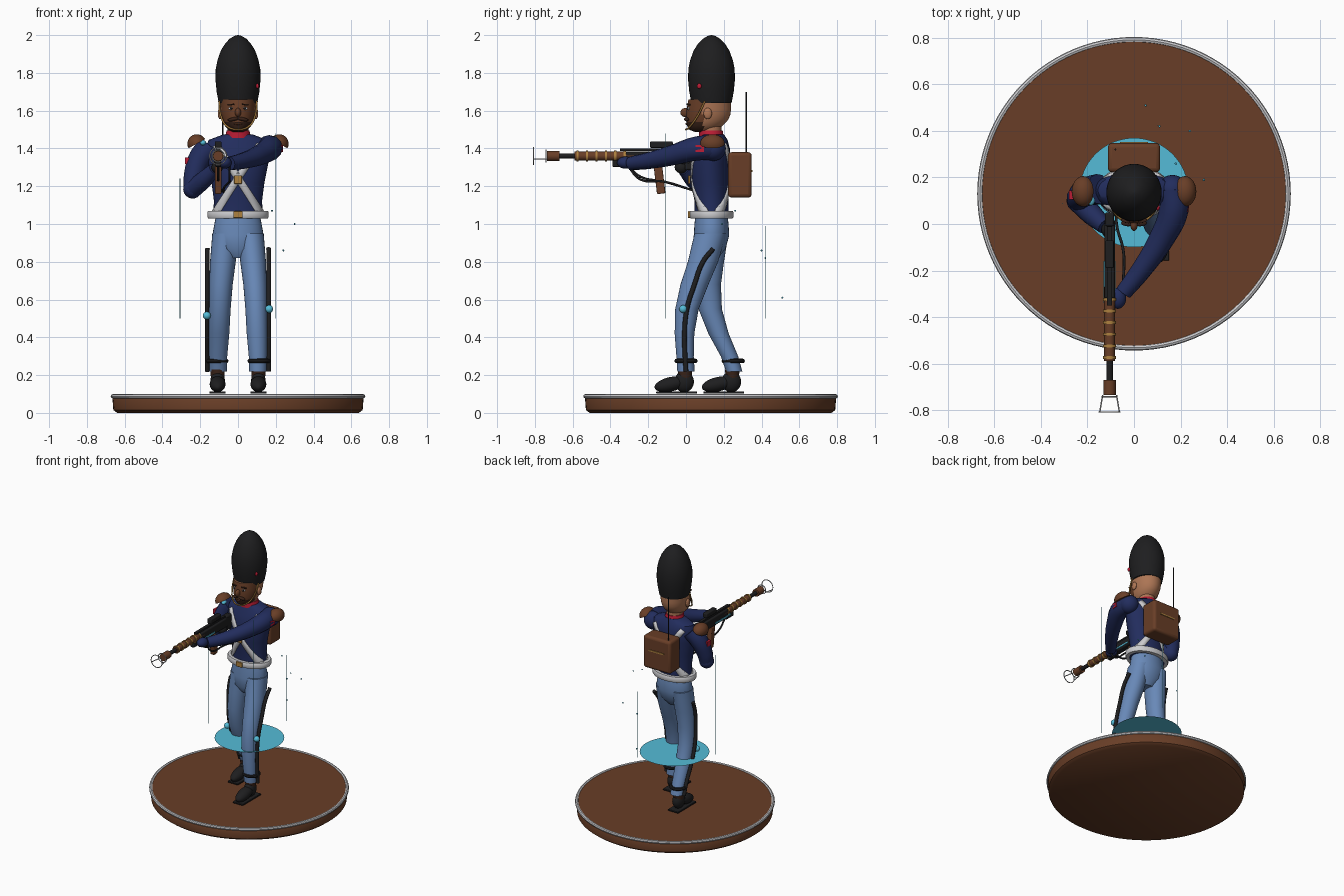
import bpy, bmesh, math
from mathutils import Vector

cube = bpy.data.objects.get("Cube")
if cube:
    bpy.data.objects.remove(cube)


def material(name, r, g, b):
    m = bpy.data.materials.new(name)
    m.use_nodes = True
    m.diffuse_color = (r, g, b, 1)
    m.node_tree.nodes["Principled BSDF"].inputs["Base Color"].default_value = (r, g, b, 1)
    return m


NAVY = material("navy cloth", .016, .026, .11)
BLUE = material("sky blue cloth", .14, .25, .48)
BROWN = material("brown leather", .14, .048, .02)
BLACK = material("black", .013, .013, .014)
WHITE = material("white webbing", .6, .6, .62)
RED = material("red trim", .5, .012, .035)
CYAN = material("cyan light", .09, .5, .68)
BRASS = material("brass", .42, .22, .05)
SKIN = material("skin", .42, .18, .09)
DARK = material("dark hair", .04, .016, .009)


def finish(ob, mats, smooth=True):
    for m in (mats if isinstance(mats, list) else [mats]):
        ob.data.materials.append(m)
    bpy.ops.object.select_all(action='DESELECT')
    bpy.context.view_layer.objects.active = ob
    ob.select_set(True)
    if ob.type == 'CURVE':
        bpy.ops.object.convert(target='MESH')
        ob = bpy.context.object
    if smooth:
        bpy.ops.object.shade_smooth_by_angle(angle=math.radians(40))
    return ob


def from_bmesh(name, bm, mats, smooth=True):
    bmesh.ops.recalc_face_normals(bm, faces=bm.faces)
    me = bpy.data.meshes.new(name)
    bm.to_mesh(me)
    bm.free()
    ob = bpy.data.objects.new(name, me)
    bpy.context.collection.objects.link(ob)
    return finish(ob, mats, smooth)


def loft(name, rings, mats, n=32, cx=0, rule=None):
    """Stack of ellipses, each (z, x offset, y centre, x radius, y radius)."""
    bm = bmesh.new()
    rows = [[bm.verts.new((cx + x + rx * math.cos(math.tau * i / n),
                           y + ry * math.sin(math.tau * i / n), z)) for i in range(n)]
            for z, x, y, rx, ry in rings]
    for a, b in zip(rows, rows[1:]):
        for i in range(n):
            j = (i + 1) % n
            bm.faces.new((a[i], a[j], b[j], b[i]))
    bm.faces.new(rows[0])
    bm.faces.new(rows[-1])
    if rule:
        for f in bm.faces:
            f.material_index = rule(f.calc_center_median())
    return from_bmesh(name, bm, mats)


def tube(name, points, radii, mat, curved=True, res=4):
    cu = bpy.data.curves.new(name, 'CURVE')
    cu.dimensions = '3D'
    cu.bevel_depth = 1
    cu.bevel_resolution = res
    cu.use_fill_caps = True
    sp = cu.splines.new('BEZIER')
    sp.bezier_points.add(len(points) - 1)
    if not isinstance(radii, (list, tuple)):
        radii = [radii] * len(points)
    for bp, p, r in zip(sp.bezier_points, points, radii):
        bp.co, bp.radius = p, r
        bp.handle_left_type = bp.handle_right_type = 'AUTO' if curved else 'VECTOR'
    sp.resolution_u = 6 if curved else 1
    ob = bpy.data.objects.new(name, cu)
    bpy.context.collection.objects.link(ob)
    return finish(ob, mat)


def ball(name, loc, size, mat, rot=(0, 0, 0), half=False):
    bpy.ops.mesh.primitive_uv_sphere_add(segments=24, ring_count=14, location=loc, rotation=rot)
    ob = bpy.context.object
    ob.name = name
    if half:
        bm = bmesh.new()
        bm.from_mesh(ob.data)
        bmesh.ops.bisect_plane(bm, geom=bm.verts[:] + bm.edges[:] + bm.faces[:], dist=1e-5,
                               plane_co=(0, 0, 0), plane_no=(0, 0, -1), clear_outer=True)
        bmesh.ops.holes_fill(bm, edges=[e for e in bm.edges if e.is_boundary])
        bm.to_mesh(ob.data)
        bm.free()
    ob.scale = size
    return finish(ob, mat)


def box(name, loc, size, mat, rot=(0, 0, 0), bevel=0.0):
    bpy.ops.mesh.primitive_cube_add(size=1, location=loc, rotation=rot)
    ob = bpy.context.object
    ob.name = name
    ob.scale = size
    bpy.ops.object.transform_apply(location=False, rotation=False, scale=True)
    if bevel:
        mod = ob.modifiers.new("bevel", 'BEVEL')
        mod.width, mod.segments = bevel, 3
    return finish(ob, mat, bevel > 0)


def ring(name, loc, major, minor, mat, rot=(0, 0, 0), n=32):
    bpy.ops.mesh.primitive_torus_add(location=loc, rotation=rot, major_radius=major,
                                     minor_radius=minor, major_segments=n, minor_segments=8)
    bpy.context.object.name = name
    return finish(bpy.context.object, mat)


# Round base with pale rim, floating light disc and three light rays
CY = .13
loft("base", [(0, 0, CY, .64, .64), (.015, 0, CY, .66, .66), (.08, 0, CY, .665, .665),
              (.094, 0, CY, .655, .655)], BROWN, 96)
ring("base_rim", (0, CY, .088), .662, .012, WHITE, n=96)
bm = bmesh.new()
bmesh.ops.create_circle(bm, cap_ends=True, segments=64, radius=.235)
from_bmesh("light_disc", bm, CYAN).location = (0, CY + .005, .46)
for i, (angle, top) in enumerate([(188, 1.24), (310, 1.48), (71, .99)]):
    a = math.radians(angle)
    x, y = .31 * math.cos(a), CY + .31 * math.sin(a)
    tube(f"light_ray_{i}", [(x, y, .5), (x, y, top)], .0017, CYAN, False, 1)
for i, p in enumerate([(.3, .19, 1), (.24, .4, .86), (.11, .42, .82), (.05, .51, .61), (.18, .26, 1.07)]):
    ball(f"spark_{i}", p, (.005,) * 3, CYAN)

# Trousers, shoes and leg braces
loft("hips", [(.82, 0, .12, .05, .05), (.87, 0, .125, .115, .085), (.94, 0, .135, .136, .094),
              (1.0, 0, .135, .125, .09), (1.05, 0, .135, .115, .085)], BLUE)
legs = {
    "left": (1, -.005, [(.22, .105, 0, .046, .046), (.3, .105, -.005, .048, .046),
                        (.42, .1, -.008, .054, .052), (.55, .096, .005, .057, .062),
                        (.68, .09, .045, .062, .074), (.8, .08, .09, .068, .08), (.95, .066, .13, .07, .085)]),
    "right": (-1, .245, [(.22, .105, .255, .046, .043), (.3, .105, .23, .048, .046),
                         (.42, .1, .172, .054, .054), (.55, .096, .128, .057, .062),
                         (.68, .09, .117, .062, .068), (.8, .08, .125, .068, .076), (.95, .066, .14, .07, .085)])}
for side, (s, ay, rings) in legs.items():
    rings = [(z, s * x, y, rx, ry) for z, x, y, rx, ry in rings]
    loft(side + "_trouser_leg", rings, BLUE, 28)
    x = s * .108
    loft(side + "_ankle", [(.15, x, ay, .034, .034), (.23, x, ay, .038, .038)], DARK, 20)
    ball(side + "_shoe_toe", (x, ay - .075, .152), (.042, .088, .038), BLACK, (.22, 0, 0))
    ball(side + "_shoe_heel", (x, ay - .005, .165), (.039, .052, .056), BLACK)
    box(side + "_sole_plate", (x, ay - .045, .108), (.085, .215, .012), BLACK, bevel=.004)
    ring(side + "_ankle_cuff", (s * .112, ay + .005, .275), .05, .012, BLACK)
    brace = [(s * .163, r[2], r[0]) for r in rings[:-1]] + [(s * .162, .145, .87)]
    tube(side + "_leg_brace", brace, .0125, BLACK)
    ball(side + "_knee_light", (s * .165, rings[3][2] - .02, .55 if s > 0 else .515), (.021,) * 3, CYAN)

# Tunic
torso = [(1.03, 0, .135, .135, .092), (1.12, 0, .135, .127, .09), (1.22, 0, .13, .14, .098),
         (1.32, 0, .13, .16, .102), (1.4, 0, .14, .172, .092), (1.445, 0, .145, .155, .075),
         (1.475, 0, .14, .075, .06)]
loft("tunic", torso, NAVY, 40)
loft("belt", [(1.03, 0, .135, .158, .112), (1.037, 0, .135, .162, .116), (1.063, 0, .135, .162, .116),
              (1.07, 0, .135, .158, .112)], WHITE, 40)
box("belt_buckle", (0, .016, 1.05), (.05, .012, .035), BRASS, bevel=.003)


def tunic_y(x, z, front):
    for a, b in zip(torso, torso[1:]):
        if a[0] <= z <= b[0]:
            t = (z - a[0]) / (b[0] - a[0])
            y, rx, ry = (a[k] + t * (b[k] - a[k]) for k in (2, 3, 4))
            return y + front * ry * math.sqrt(max(.02, 1 - (x / rx) ** 2))
    return .14


# Crossed shoulder belts, front and back
for s in (1, -1):
    for front, label in ((-1, "front"), (1, "back")):
        bm = bmesh.new()
        rows = []
        for i in range(15):
            t = i / 14
            x, z = s * (-.128 + .245 * t), 1.05 + .37 * t
            pts = [(x + s * o * .83, z - o * .55) for o in (-.019, 0, .019)]
            rows.append([bm.verts.new((px, tunic_y(px, max(pz, 1.03), front) + front * .006, pz)) for px, pz in pts])
        for a, b in zip(rows, rows[1:]):
            for k in (0, 1):
                bm.faces.new((a[k], a[k + 1], b[k + 1], b[k]))
        ob = from_bmesh(f"cross_belt_{label}_{'left' if s > 0 else 'right'}", bm, WHITE)
        ob.modifiers.new("thickness", 'SOLIDIFY').thickness = .01
box("cross_belt_plate", (0, .017, 1.235), (.04, .012, .045), BRASS, bevel=.003)

# Backpack and antenna
box("backpack", (0, .285, 1.26), (.225, .125, .24), BROWN, bevel=.018)
box("backpack_trim", (0, .349, 1.28), (.12, .008, .01), BRASS)
tube("antenna", [(-.08, .32, 1.36), (-.08, .32, 1.7)], .004, BLACK, False)

# Arms, shoulder pieces and hands
tube("left_arm", [(.165, .15, 1.405), (.17, .06, 1.4), (.115, -.07, 1.365), (.03, -.2, 1.335), (-.045, -.295, 1.32)],
     [.066, .064, .054, .044, .036], NAVY)
tube("right_upper_arm", [(-.15, .15, 1.405), (-.2, .14, 1.35), (-.235, .115, 1.25), (-.24, .1, 1.18)],
     [.066, .062, .054, .048], NAVY)
ball("right_elbow", (-.24, .1, 1.185), (.05, .05, .05), NAVY)
tube("right_forearm", [(-.24, .1, 1.185), (-.18, .04, 1.235), (-.125, -.01, 1.29)], [.049, .046, .035], NAVY)
ball("left_shoulder", (.165, .145, 1.4), (.066, .066, .066), NAVY)
ball("left_hand", (-.07, -.32, 1.325), (.036, .045, .032), NAVY)
ball("right_hand", (-.11, -.025, 1.3), (.03, .035, .032), BLACK)
for s, side in ((1, "left"), (-1, "right")):
    ball(side + "_epaulette", (s * .218, .14, 1.425), (.05, .066, .05), BROWN, (0, s * .5, 0), True)
    ball(side + "_shoulder_light", (s * .185, .1, 1.43), (.016, .02, .014), CYAN)
box("left_sleeve_patch", (.222, .075, 1.4), (.025, .045, .035), RED, (0, 0, -.15))
box("right_sleeve_patch", (-.27, .125, 1.335), (.02, .04, .035), RED)

# Neck, head and face
loft("neck", [(1.44, 0, .135, .055, .055), (1.54, 0, .13, .055, .058)], SKIN)
loft("collar", [(1.455, 0, .135, .07, .066), (1.495, 0, .132, .06, .062)], RED)
profile = [(1.488, .085, .03, .04), (1.5, .09, .052, .075), (1.52, .1, .07, .094), (1.54, .108, .079, .106),
           (1.555, .113, .084, .112), (1.58, .118, .09, .117), (1.61, .121, .093, .118), (1.66, .125, .095, .112)]
loft("head", [(z, 0, y, rx, ry) for z, y, rx, ry in profile], [SKIN, BROWN, DARK], 40,
     rule=lambda c: 0 if c.y > .09 else (2 if c.z < 1.54 else 1))
ball("nose", (0, -.003, 1.59), (.016, .027, .024), BROWN)
ball("mouth", (0, .004, 1.53), (.022, .008, .005), BROWN)
for s, side in ((1, "left"), (-1, "right")):
    ball(side + "_ear", (s * .095, .115, 1.585), (.012, .022, .03), SKIN)
    ball(side + "_moustache", (s * .024, .004, 1.555), (.032, .014, .01), DARK, (0, s * .2, 0))
    ball(side + "_eye", (s * .036, .015, 1.612), (.014, .007, .008), WHITE)
    ball(side + "_pupil", (s * .036, .009, 1.612), (.006, .004, .007), BLACK)
    box(side + "_eyebrow", (s * .038, .013, 1.632), (.036, .012, .007), DARK, (0, s * .1, s * .3))
tube("chin_strap", [(-.1, .1, 1.65), (-.09, .06, 1.57), (-.055, .02, 1.515), (0, .0, 1.5),
                    (.055, .02, 1.515), (.09, .06, 1.57), (.1, .1, 1.65)], .005, BRASS)

# Tall fur hat: swelling egg profile
hat = [(1.64, .102), (1.7, .113), (1.76, .119), (1.82, .118), (1.87, .108),
       (1.92, .09), (1.955, .068), (1.98, .045), (1.995, .02), (2.0, .004)]
loft("fur_hat", [(z, 0, .135, r, r * 1.04) for z, r in hat], BLACK, 40)
ball("hat_badge", (.103, .07, 1.73), (.008, .012, .014), RED)

# Rifle along the front axis
GX, GZ = -.105, 1.36


def barrel(name, y0, y1, r, mat, z=GZ, x=GX):
    return tube(name, [(x, y0, z), (x, y1, z)], r, mat, False)


barrel("rifle_barrel", -.68, -.2, .014, BLACK)
barrel("rifle_muzzle", -.735, -.67, .027, BROWN)
barrel("rifle_handguard", -.59, -.27, .023, BROWN)
for i in range(6):
    barrel(f"rifle_band_{i}", -.58 + .05 * i, -.568 + .05 * i, .028, BRASS)
box("rifle_receiver", (GX, -.15, 1.35), (.045, .34, .065), BLACK, bevel=.008)
box("rifle_butt", (GX, .02, 1.34), (.04, .06, .11), BLACK, bevel=.01)
box("rifle_rail", (GX, -.18, 1.393), (.022, .34, .012), BLACK)
box("rifle_sight", (GX, -.13, 1.42), (.036, .12, .034), BLACK, bevel=.006)
box("rifle_light", (GX, -.25, 1.335), (.052, .18, .01), CYAN)
box("rifle_magazine", (GX, -.14, 1.235), (.035, .045, .15), BROWN, (.12, 0, 0), .006)
box("rifle_foregrip", (GX, -.35, 1.32), (.03, .08, .035), BLACK, bevel=.006)
for y, r in ((-.742, .032), (-.808, .045)):
    ring("muzzle_ring", (GX, y, GZ), r, .003, WHITE, (math.pi / 2, 0, 0))
for s in (1, -1):
    tube("muzzle_rod", [(GX + s * .03, -.735, GZ - .015), (GX + s * .042, -.808, GZ - .015)], .003, WHITE, False)
for i, dx in enumerate((0, .06)):
    tube(f"rifle_cable_{i}", [(GX + dx, -.31, 1.31), (GX + dx, -.24, 1.25 - i * .015),
                              (GX + dx, -.12, 1.225), (GX + dx * .5, .0, 1.19), (GX + .03, .06, 1.17)], .006, BLACK)
